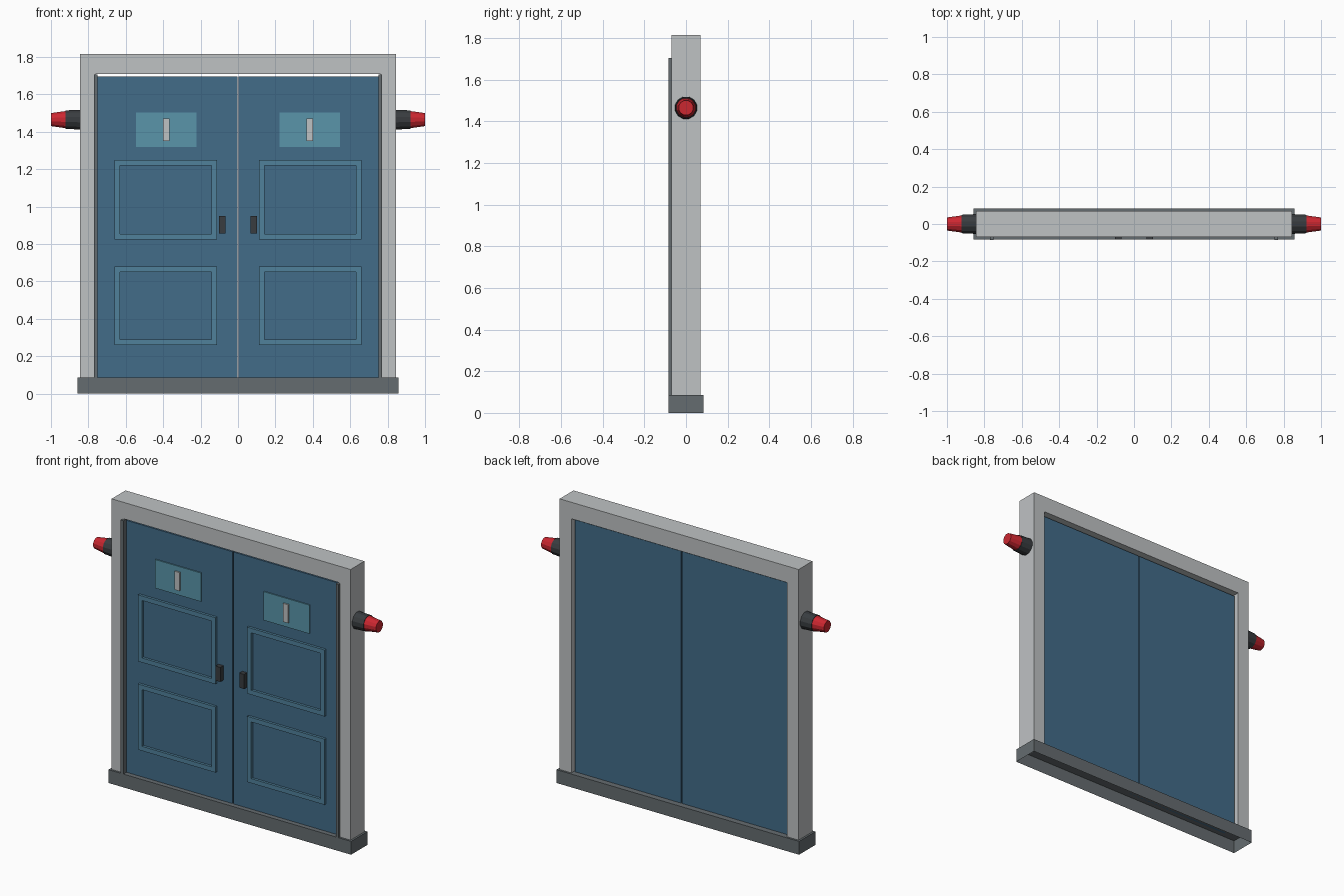
import bpy, bmesh, math
from mathutils import Matrix

if "Cube" in bpy.data.objects:
    bpy.data.objects.remove(bpy.data.objects["Cube"])


def material(name, rgb):
    m = bpy.data.materials.new(name)
    m.diffuse_color = (*rgb, 1)
    m.use_nodes = True
    m.node_tree.nodes["Principled BSDF"].inputs["Base Color"].default_value = m.diffuse_color
    return m


PALE = material("pale_grey", (0.52, 0.54, 0.55))
STEEL = material("dark_steel", (0.13, 0.15, 0.16))
BLUE = material("blue_paint", (0.055, 0.15, 0.25))
TRIM = material("blue_trim", (0.08, 0.22, 0.33))
PLATE = material("plate_blue", (0.10, 0.30, 0.40))
BLACK = material("black_metal", (0.04, 0.045, 0.05))
RED = material("red_glass", (0.6, 0.02, 0.03))


def finish(name, bm, mat):
    bmesh.ops.recalc_face_normals(bm, faces=bm.faces)
    mesh = bpy.data.meshes.new(name)
    bm.to_mesh(mesh)
    bm.free()
    mesh.materials.append(mat)
    ob = bpy.data.objects.new(name, mesh)
    bpy.context.collection.objects.link(ob)
    return ob


def box(name, x, y, z, mat, open_bottom=False):
    bm = bmesh.new()
    bmesh.ops.create_cube(bm, size=1)
    for v in bm.verts:
        v.co = [r[0] + (c + 0.5) * (r[1] - r[0]) for c, r in zip(v.co, (x, y, z))]
    ob_faces = [f for f in bm.faces if f.calc_center_median().z < z[0] + 1e-5]
    bmesh.ops.recalc_face_normals(bm, faces=bm.faces)
    if open_bottom:
        bmesh.ops.delete(bm, geom=ob_faces, context='FACES_ONLY')
    return finish(name, bm, mat)


def extrude_y(name, quads, y, mat):
    """Extrude connected xz quads from y[0] to y[1]."""
    bm = bmesh.new()
    for q in quads:
        bm.faces.new([bm.verts.new((px, y[0], pz)) for px, pz in q])
    bmesh.ops.remove_doubles(bm, verts=bm.verts, dist=1e-5)
    ext = bmesh.ops.extrude_face_region(bm, geom=bm.faces[:], use_keep_orig=True)
    for v in ext["geom"]:
        if isinstance(v, bmesh.types.BMVert):
            v.co.y = y[1]
    return finish(name, bm, mat)


def border(name, x, z, w, y, mat):
    """Mitred rectangular moulding of width w."""
    o = [(x[0], z[0]), (x[1], z[0]), (x[1], z[1]), (x[0], z[1])]
    i = [(x[0] + w, z[0] + w), (x[1] - w, z[0] + w), (x[1] - w, z[1] - w), (x[0] + w, z[1] - w)]
    quads = [[o[k], o[(k + 1) % 4], i[(k + 1) % 4], i[k]] for k in range(4)]
    return extrude_y(name, quads, y, mat)


def cone(name, x, r1, r2, z, mat):
    """Twelve-sided cone section along x."""
    bm = bmesh.new()
    turn = Matrix.Translation(((x[0] + x[1]) / 2, 0, z)) @ Matrix.Rotation(math.pi / 2, 4, 'Y')
    bmesh.ops.create_cone(bm, cap_ends=True, segments=12, radius1=r1, radius2=r2,
                          depth=x[1] - x[0], matrix=turn @ Matrix.Rotation(math.pi / 12, 4, 'Z'))
    return finish(name, bm, mat)


def mirrored(ob):
    """Copy the part to the left side."""
    m = ob.modifiers.new("mirror", 'MIRROR')
    m.use_axis = (True, False, False)


# Sill: hollow underneath
SILL = 0.085
box("sill", (-0.858, 0.858), (-0.083, 0.083), (0, SILL), STEEL, open_bottom=True)

# Door frame: two jambs and a lintel
W, IN, TOP, HEAD = 0.845, 0.762, 1.815, 1.71
extrude_y("door_frame", [
    [(-W, SILL), (-IN, SILL), (-IN, HEAD), (-W, TOP)],
    [(-W, TOP), (-IN, HEAD), (IN, HEAD), (W, TOP)],
    [(W, TOP), (IN, HEAD), (IN, SILL), (W, SILL)]], (-0.07, 0.07), PALE)

# Hinge strips beside the doors
mirrored(box("edge_strip", (0.752, 0.77), (-0.085, -0.05), (SILL, 1.705), STEEL))

# Door leaves
FACE = -0.052
mirrored(box("door_leaf", (0.004, 0.755), (FACE, 0.045), (SILL, 1.695), BLUE))

# Raised panel mouldings
for name, z in (("upper_panel", (0.825, 1.25)), ("lower_panel", (0.26, 0.68))):
    mirrored(border(name + "_moulding", (0.112, 0.66), z, 0.029, (FACE - 0.016, FACE + 0.002), TRIM))

# Viewing plates with slits
mirrored(box("window_plate", (0.222, 0.546), (FACE - 0.007, FACE + 0.002), (1.32, 1.503), PLATE))
mirrored(box("window_slit", (0.366, 0.402), (FACE - 0.016, FACE), (1.352, 1.47), PALE))

# Handles
mirrored(box("handle", (0.067, 0.101), (-0.083, FACE + 0.002), (0.857, 0.95), BLACK))

# Side warning lamps
mirrored(cone("lamp_base", (0.84, 0.922), 0.055, 0.051, 1.465, BLACK))
mirrored(cone("lamp_glass", (0.918, 1.0), 0.048, 0.036, 1.465, RED))
